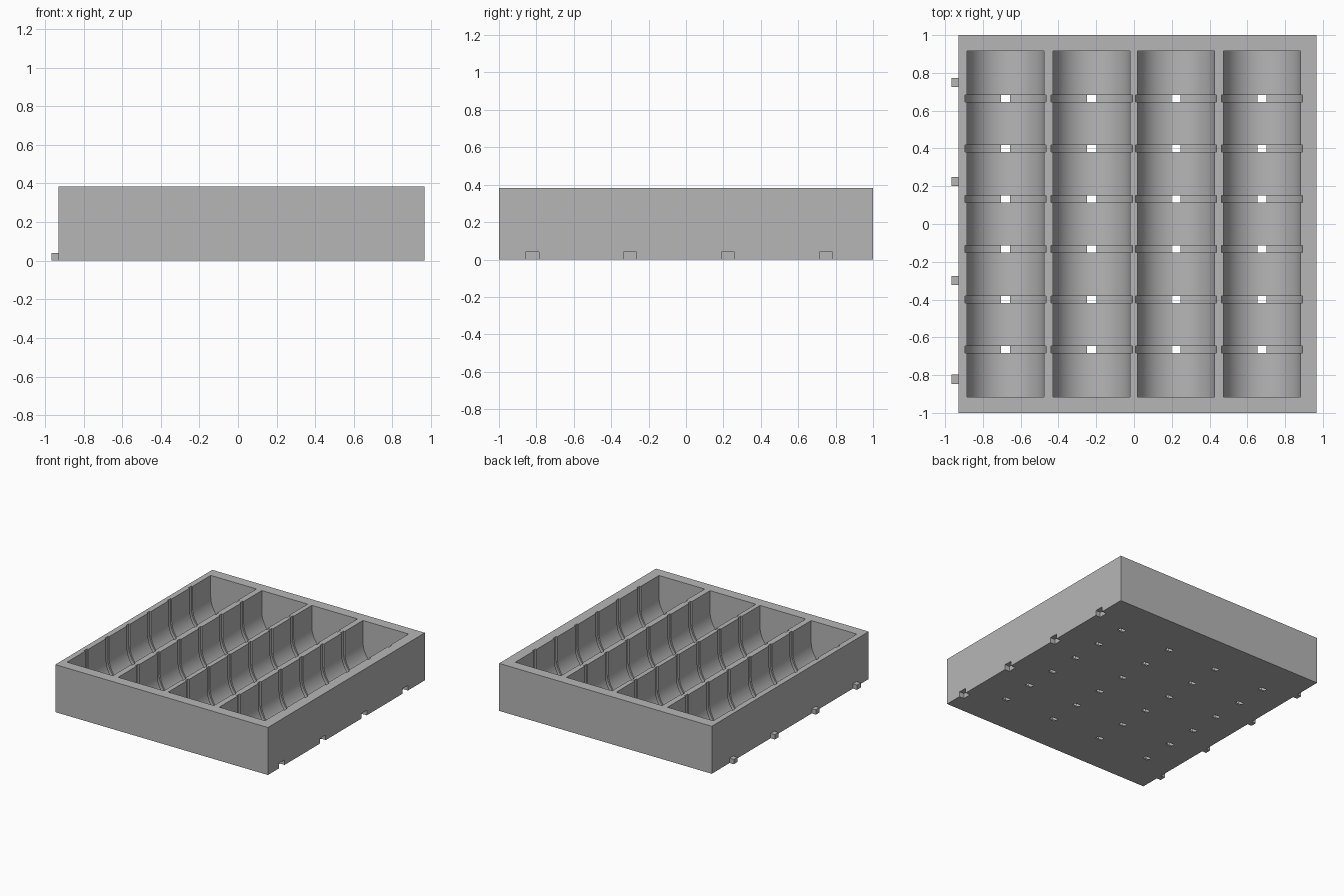
import bpy, bmesh, math
from mathutils import Matrix

if "Cube" in bpy.data.objects:
    bpy.data.objects.remove(bpy.data.objects["Cube"], do_unlink=True)

grey = bpy.data.materials.new("plain grey")
grey.use_nodes = True
grey.diffuse_color = (0.47, 0.47, 0.47, 1)
grey.node_tree.nodes["Principled BSDF"].inputs["Base Color"].default_value = grey.diffuse_color

HEIGHT = 0.383
BODY_LEFT, BODY_RIGHT = -0.93, 0.967
TROUGH_X = (-0.68, -0.224, 0.222, 0.678)
TROUGH_R, GROOVE_R, AXIS_Z = 0.204, 0.215, 0.2135
TROUGH_END = 0.915
GROOVE_PITCH, GROOVE_HALF = 0.266, 0.0185
CLIP_Y = [-0.822 + i * 0.5235 for i in range(4)]


def finish(name, bm):
    bmesh.ops.recalc_face_normals(bm, faces=bm.faces)
    mesh = bpy.data.meshes.new(name)
    bm.to_mesh(mesh)
    bm.free()
    mesh.materials.append(grey)
    obj = bpy.data.objects.new(name, mesh)
    bpy.context.collection.objects.link(obj)
    return obj


def box(name, x0, x1, y0, y1, z0, z1):
    bm = bmesh.new()
    mid = Matrix.Translation(((x0 + x1) / 2, (y0 + y1) / 2, (z0 + z1) / 2))
    size = Matrix.Diagonal((x1 - x0, y1 - y0, z1 - z0, 1))
    bmesh.ops.create_cube(bm, size=1, matrix=mid @ size)
    return finish(name, bm)


def trough_cutter(name, cx, steps=48):
    """U-shaped bar that swells to a larger radius at each groove."""
    stations = [(-TROUGH_END, TROUGH_R)]
    for i in range(6):
        y = (i - 2.5) * GROOVE_PITCH
        a, b = y - GROOVE_HALF, y + GROOVE_HALF
        stations += [(a, TROUGH_R), (a, GROOVE_R), (b, GROOVE_R), (b, TROUGH_R)]
    stations.append((TROUGH_END, TROUGH_R))
    bm = bmesh.new()
    rings = []
    for y, r in stations:
        points = [(-r, 0.3 + r)]
        for k in range(steps + 1):
            a = math.pi * (1 + k / steps)
            points.append((r * math.cos(a), AXIS_Z + r * math.sin(a)))
        points.append((r, 0.3 + r))
        rings.append([bm.verts.new((cx + x, y, z)) for x, z in points])
    for p, q in zip(rings, rings[1:]):
        for i in range(len(p)):
            j = (i + 1) % len(p)
            bm.faces.new((p[i], p[j], q[j], q[i]))
    bm.faces.new(rings[0])
    bm.faces.new(rings[-1])
    return finish(name, bm)


def carve(target, cutter):
    cutter.hide_render = True
    mod = target.modifiers.new("cut", "BOOLEAN")
    mod.operation = "DIFFERENCE"
    mod.solver = "EXACT"
    mod.object = cutter
    bpy.context.view_layer.objects.active = target
    bpy.ops.object.modifier_apply(modifier=mod.name)
    bpy.data.objects.remove(cutter, do_unlink=True)


# Tray block with four grooved troughs; grooves break through the floor
tray = box("tray_body", BODY_LEFT, BODY_RIGHT, -1, 1, 0, HEIGHT)
for cx in TROUGH_X:
    carve(tray, trough_cutter("trough_cutter", cx))

# Joining sockets on one side, matching tabs on the other
for i, y in enumerate(CLIP_Y):
    carve(tray, box("socket_cutter", BODY_RIGHT - 0.042, BODY_RIGHT + 0.1,
                    y - 0.035, y + 0.035, -0.1, 0.041))
    box(f"joining_tab_{i + 1}", -0.967, BODY_LEFT, y - 0.024, y + 0.024, 0, 0.039)

# Smooth the curved trough walls, keeping edges sharp
bpy.ops.object.select_all(action="DESELECT")
tray.select_set(True)
bpy.context.view_layer.objects.active = tray
bpy.ops.object.shade_smooth_by_angle(angle=math.radians(30))
